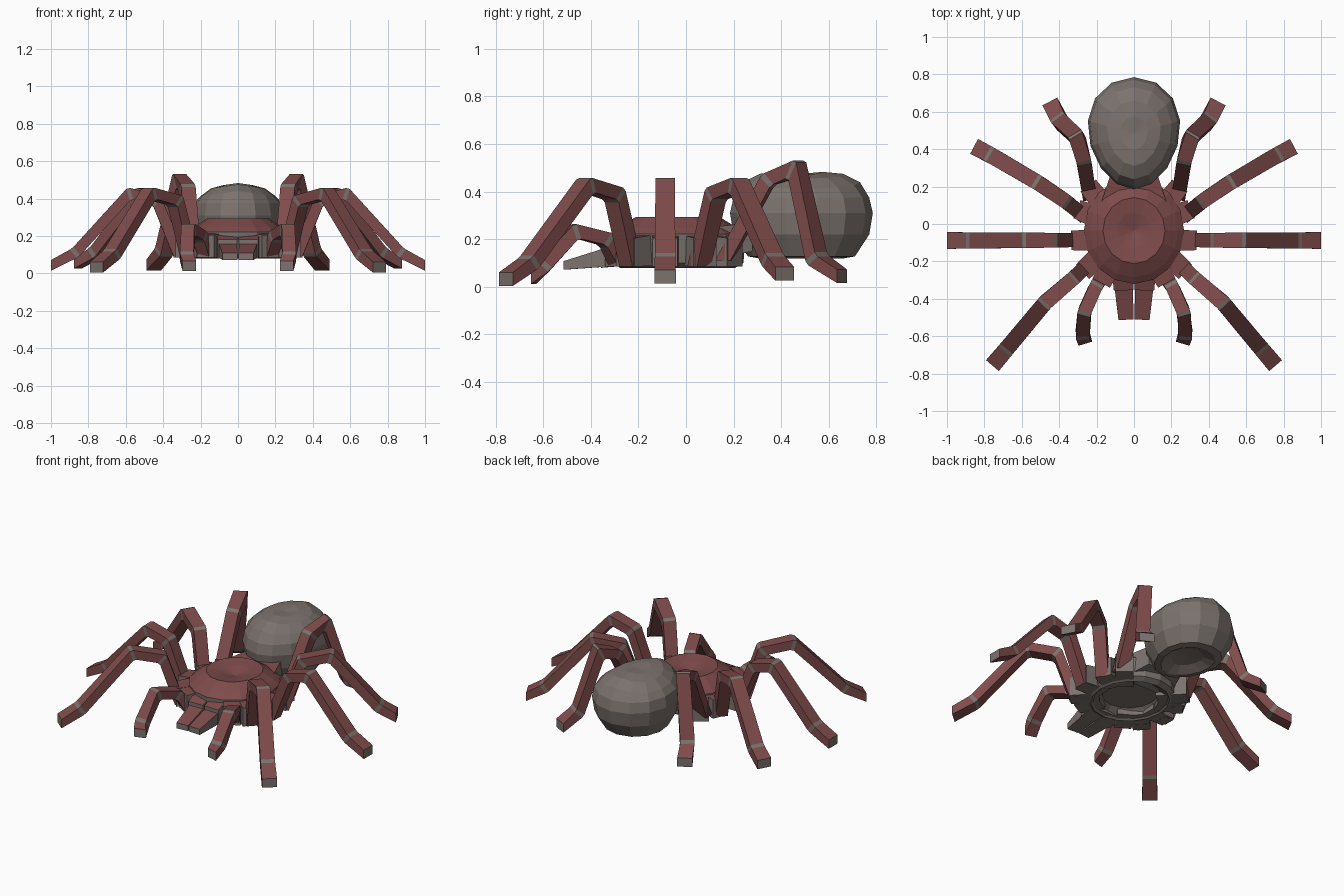
import bpy
import bmesh
from math import sin, cos, pi
from mathutils import Vector

if "Cube" in bpy.data.objects:
    bpy.data.objects.remove(bpy.data.objects["Cube"])


def material(name, rgb):
    m = bpy.data.materials.new(name)
    m.diffuse_color = (*rgb, 1)
    m.use_nodes = True
    m.node_tree.nodes["Principled BSDF"].inputs["Base Color"].default_value = m.diffuse_color
    return m


RED = material("red_shell", (0.21, 0.07, 0.07))
GREY = material("grey_skin", (0.20, 0.17, 0.155))


def finish(name, bm, mats=(RED, GREY), red_top=False):
    bmesh.ops.recalc_face_normals(bm, faces=bm.faces)
    if red_top:
        bm.normal_update()
        for f in bm.faces:
            f.material_index = 0 if f.normal.z > 0.3 else 1
    me = bpy.data.meshes.new(name)
    bm.to_mesh(me)
    bm.free()
    for m in mats:
        me.materials.append(m)
    ob = bpy.data.objects.new(name, me)
    bpy.context.collection.objects.link(ob)
    return ob


def bridge(bm, a, b, mat=0):
    n = len(a)
    for i in range(n):
        j = (i + 1) % n
        bm.faces.new((a[i], a[j], b[j], b[i])).material_index = mat


def lathe(name, profile, centre_y, rx, ry, n, egg=0, ridge=0, **kw):
    """Rings about z from (scale, z) pairs; a scale of 0 makes a pole.
    egg widens the rear, ridge drops the flanks of the upper rings."""
    bm = bmesh.new()
    prev = None
    for s, z in profile:
        if s == 0:
            ring = [bm.verts.new((0, centre_y, z))]
        else:
            ring = []
            for i in range(n):
                a = 2 * pi * i / n + pi / 2
                x = rx * s * cos(a) * (1 + egg * sin(a))
                drop = ridge * abs(x) if z > .4 else 0
                ring.append(bm.verts.new((x, centre_y + ry * s * sin(a), z - drop)))
        if prev:
            if len(prev) == 1 or len(ring) == 1:
                pole, rim = (prev[0], ring) if len(prev) == 1 else (ring[0], prev)
                for i in range(n):
                    bm.faces.new((pole, rim[i], rim[(i + 1) % n]))
            else:
                bridge(bm, prev, ring)
        prev = ring
    return finish(name, bm, **kw)


def wedge(name, a, b, side):
    """Block between two rectangles (x, y, half width, z low, z high)."""
    bm = bmesh.new()
    rings = []
    d = Vector((b[0] - a[0], b[1] - a[1], 0)).normalized()
    across = Vector((-d.y, d.x, 0))
    for x, y, w, z0, z1 in (a, b):
        ring = []
        for k, z in ((-1, z0), (1, z0), (1, z1), (-1, z1)):
            p = Vector((x, y, z)) + across * k * w
            ring.append(bm.verts.new((p.x * side, p.y, p.z)))
        rings.append(ring)
    bridge(bm, *rings)
    for r in rings:
        bm.faces.new(r)
    return finish(name, bm, red_top=True)


def leg(name, pts, side, w0, w1, thick):
    """Jointed square tube: mitred segments with grey bands at the joints."""
    P = [Vector((x * side, y, z)) for x, y, z in pts]
    bm = bmesh.new()
    rings = []
    last = len(P) - 1
    for i, p in enumerate(P):
        din = (p - P[i - 1]).normalized() if i else None
        dout = (P[i + 1] - p).normalized() if i < last else None
        flat = P[min(i + 1, last)] - P[max(i - 1, 0)]
        flat = Vector((flat.x, flat.y, 0)).normalized()
        across = Vector((-flat.y, flat.x, 0))
        if i == 0:
            up, stretch, spots = -flat, 1.15, [p]
        elif i == last:
            up, stretch, spots = Vector((0, 0, 1)), 1, [p]
        else:
            t = (din + dout).normalized()
            up = t.cross(across).normalized()
            stretch = 1 / max(0.5, t.dot(din))
            spots = [p - din * 0.012, p + dout * 0.012]
        w = (w0 + (w1 - w0) * i / last) / 2
        h = thick * stretch / 2
        for q in spots:
            rings.append([bm.verts.new(q + across * a * w + up * b * h)
                          for a, b in ((-1, -1), (1, -1), (1, 1), (-1, 1))])
    for i in range(len(rings) - 1):
        bridge(bm, rings[i], rings[i + 1], i % 2)
    bm.faces.new(rings[0]).material_index = 1
    bm.faces.new(rings[-1]).material_index = 1
    return finish(name, bm)


# Head-thorax: dimpled red shield, grey dished underside
lathe("thorax", [(0, .255), (.33, .28), (.62, .293), (.88, .248), (1, .222),
                 (.97, .10), (.85, .08), (.6, .13), (0, .13)],
      -.035, .268, .285, 16, red_top=True)

# Abdomen: egg-shaped with a faint ridge, dished below
lathe("abdomen", [(0, .475), (.3, .483), (.58, .475), (.82, .44), (.95, .375), (1, .31),
                  (.95, .22), (.75, .128), (.6, .12), (.35, .15), (0, .16)],
      .485, .246, .30, 14, egg=.13, ridge=.14, mats=(GREY,))

# Waist joining both halves
wedge("waist", (0, .10, .18, .11, .25), (0, .28, .12, .15, .27), 1)

# Leg paths: base, inner knee, outer knee, ankle, tip
LEGS = {
    "front_leg": [(.26, -.23, .085), (.335, -.30, .39), (.475, -.42, .428),
                  (.675, -.66, .10), (.757, -.757, .032)],
    "second_leg": [(.31, -.085, .085), (.435, -.087, .39), (.58, -.087, .428),
                   (.87, -.088, .11), (1.0, -.088, .043)],
    "third_leg": [(.285, .055, .085), (.37, .125, .39), (.515, .222, .428),
                  (.76, .365, .11), (.855, .415, .055)],
    "rear_leg": [(.24, .16, .11), (.27, .345, .45), (.305, .465, .497),
                 (.395, .55, .115), (.45, .655, .045)],
}
PALP = [(.165, -.28, .09), (.205, -.335, .20), (.265, -.47, .235),
        (.275, -.59, .09), (.26, -.64, .04)]

# Hip blocks: inner and outer plan positions
HIPS = [((.15, -.14), (.275, -.255)), ((.17, -.085), (.335, -.088)),
        ((.16, .02), (.305, .08)), ((.13, .06), (.245, .205)),
        ((.10, -.18), (.175, -.315))]

for side, label in ((1, "right"), (-1, "left")):
    for name, pts in LEGS.items():
        leg(f"{label}_{name}", pts, side, .075, .09, .057)
    leg(f"{label}_palp", PALP, side, .07, .075, .055)
    for i, (a, b) in enumerate(HIPS):
        wedge(f"{label}_hip_{i + 1}", (*a, .06, .09, .225), (*b, .052, .085, .205), side)
    # Jaws
    wedge(f"{label}_jaw_base", (.06, -.24, .058, .09, .225), (.056, -.355, .052, .08, .18), side)
    wedge(f"{label}_jaw", (.055, -.33, .05, .085, .165), (.043, -.512, .04, .072, .108), side)
